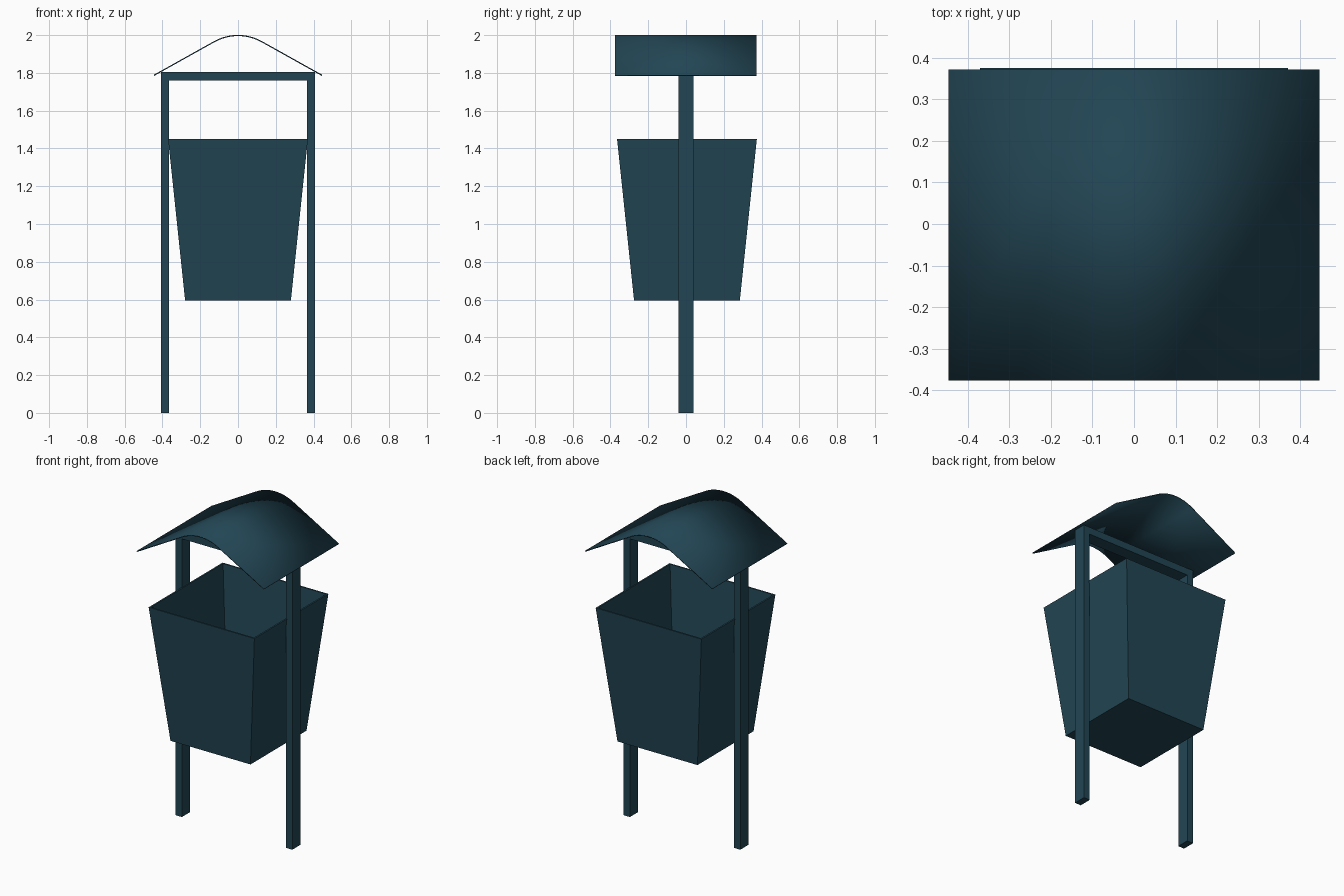
import bpy, bmesh, math

cube = bpy.data.objects.get("Cube")
if cube:
    bpy.data.objects.remove(cube, do_unlink=True)

paint = bpy.data.materials.new("dark teal paint")
paint.use_nodes = True
TEAL = (0.016, 0.06, 0.088, 1)
paint.diffuse_color = TEAL
paint.node_tree.nodes["Principled BSDF"].inputs["Base Color"].default_value = TEAL


def finish(bm, name):
    bmesh.ops.recalc_face_normals(bm, faces=bm.faces)
    mesh = bpy.data.meshes.new(name)
    bm.to_mesh(mesh)
    bm.free()
    obj = bpy.data.objects.new(name, mesh)
    bpy.context.collection.objects.link(obj)
    mesh.materials.append(paint)
    return obj


def box(name, low, high):
    bm = bmesh.new()
    bmesh.ops.create_cube(bm, size=1)
    for v in bm.verts:
        v.co = [(a + b) / 2 + c * (b - a) for a, b, c in zip(low, high, v.co)]
    return finish(bm, name)


# Frame: two posts joined by a top beam
INNER, OUTER, DEPTH = 0.365, 0.408, 0.04
BEAM_LOW, BEAM_TOP = 1.76, 1.805
box("left_post", (INNER, -DEPTH, 0), (OUTER, DEPTH, BEAM_TOP))
box("right_post", (-OUTER, -DEPTH, 0), (-INNER, DEPTH, BEAM_TOP))
box("top_beam", (-INNER, -DEPTH, BEAM_LOW), (INNER, DEPTH, BEAM_TOP))

# Bin: tapered open box with thin walls, set slightly towards the back
WALL, SHIFT = 0.01, 0.005
BIN_LOW, BIN_TOP = 0.595, 1.45
bm = bmesh.new()


def ring(half, z):
    return [bm.verts.new((sx * half, sy * half + SHIFT, z))
            for sx, sy in ((-1, -1), (1, -1), (1, 1), (-1, 1))]


rings = [ring(0.28, BIN_LOW), ring(0.37, BIN_TOP),
         ring(0.37 - WALL, BIN_TOP), ring(0.28 - WALL, BIN_LOW + WALL)]
for lower, upper in zip(rings, rings[1:]):
    for i in range(4):
        j = (i + 1) % 4
        bm.faces.new((lower[i], lower[j], upper[j], upper[i]))
bm.faces.new(rings[0])
bm.faces.new(rings[-1])
finish(bm, "bin")

# Roof: straight slopes blended by a rounded ridge, extruded front to back
EAVE_X, EAVE_Z, RIDGE_Z, SLOPE = 0.445, 1.787, 1.998, math.radians(29)
BEND = 0.125
RADIUS = BEND / math.sin(SLOPE)
STEPS = 12
profile = [(-EAVE_X, EAVE_Z)]
for i in range(STEPS + 1):
    a = SLOPE * (2 * i / STEPS - 1)
    profile.append((RADIUS * math.sin(a), RIDGE_Z - RADIUS * (1 - math.cos(a))))
profile.append((EAVE_X, EAVE_Z))

bm = bmesh.new()
front, back = [[bm.verts.new((x, y, z)) for x, z in profile] for y in (-0.376, 0.372)]
for i in range(len(profile) - 1):
    bm.faces.new((front[i], front[i + 1], back[i + 1], back[i]))
roof = finish(bm, "roof")
sheet = roof.modifiers.new("sheet thickness", "SOLIDIFY")
sheet.thickness = 0.006
sheet.offset = 0
bpy.ops.object.select_all(action="DESELECT")
roof.select_set(True)
bpy.context.view_layer.objects.active = roof
bpy.ops.object.shade_smooth_by_angle(angle=math.radians(30))
